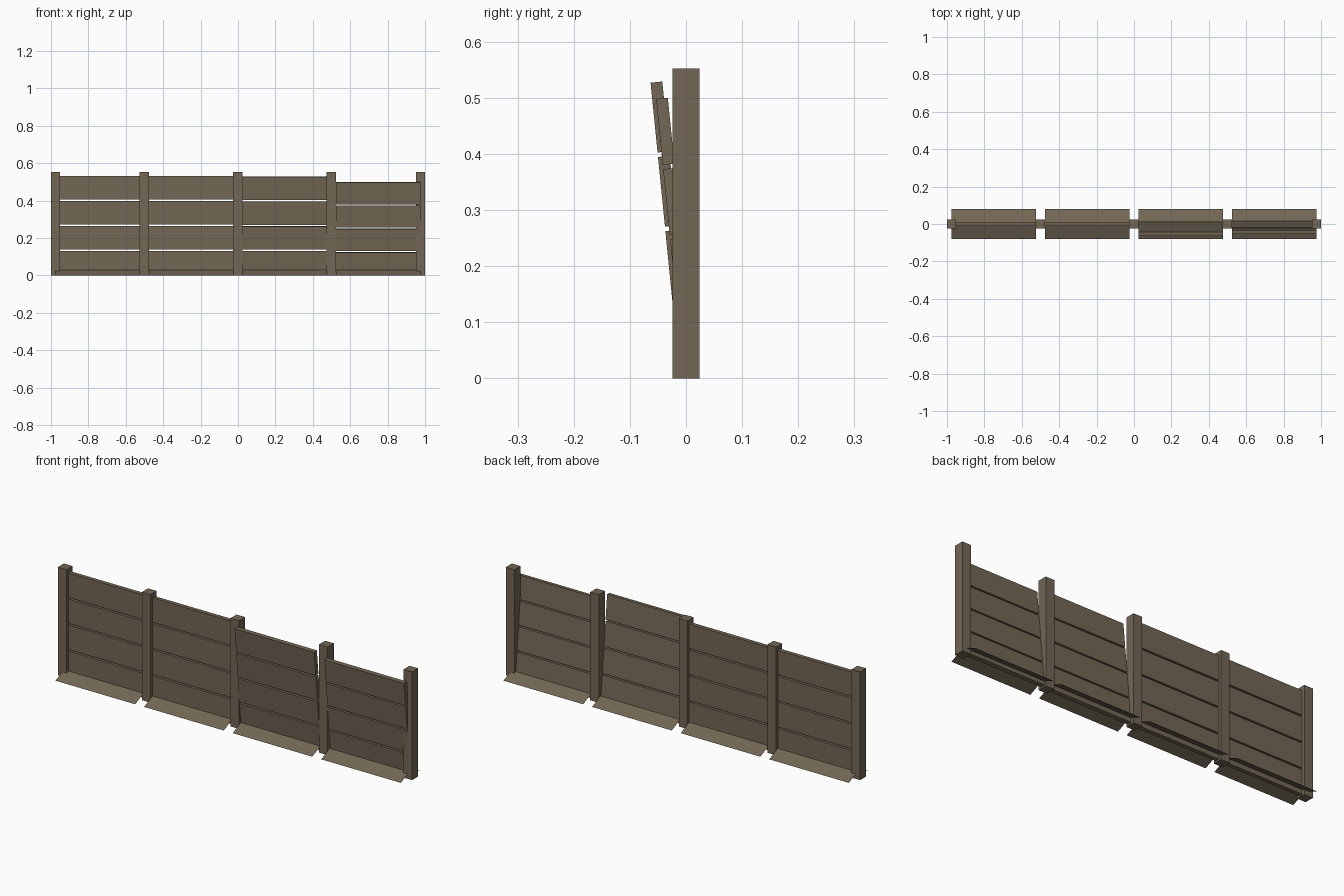
import bpy, bmesh, math
from mathutils import Matrix

if "Cube" in bpy.data.objects:
    bpy.data.objects.remove(bpy.data.objects["Cube"])

wood = bpy.data.materials.new("weathered_wood")
wood.diffuse_color = (0.17, 0.135, 0.09, 1)
wood.use_nodes = True
wood.node_tree.nodes["Principled BSDF"].inputs["Base Color"].default_value = wood.diffuse_color


def finish(name, bm):
    mesh = bpy.data.meshes.new(name)
    bm.to_mesh(mesh)
    bm.free()
    mesh.materials.append(wood)
    obj = bpy.data.objects.new(name, mesh)
    bpy.context.collection.objects.link(obj)
    return obj


def box(name, center, size):
    bm = bmesh.new()
    bmesh.ops.create_cube(bm, size=1, matrix=Matrix.Translation(center) @ Matrix.Diagonal((*size, 1)))
    return finish(name, bm)


# Square posts
for i, x in enumerate((-0.9755, -0.501, -0.001, 0.499, 0.9755)):
    box(f"post_{i + 1}", (x, 0, 0.276), (0.049, 0.049, 0.552))

# Panels of four boards: centre x, lean in degrees, height scale, y offset
panels = [(-0.75, 0, 1, 0), (-0.25, 0, 1, 0), (0.25, 5.7, 1, 0), (0.75, 5.7, 0.945, 0.007)]
for p, (x, lean, scale, dy) in enumerate(panels):
    for b in range(4):
        board = box(f"panel_{p + 1}_board_{b + 1}", (0, 0, 0.069 + b * 0.133), (0.45, 0.021, 0.125))
        board.data.transform(Matrix.Translation((x, dy, 0))
                             @ Matrix.Rotation(math.radians(lean), 4, 'X')
                             @ Matrix.Diagonal((1, 1, scale, 1)))

    # Thin sloping skirts at the foot, front and back
    for side, name in ((-1, "front"), (1, "back")):
        bm = bmesh.new()
        pts = [(x - 0.225, 0.079, 0), (x + 0.225, 0.079, 0),
               (x + 0.225, 0.011, 0.03), (x - 0.225, 0.011, 0.03)]
        face = bm.faces.new([bm.verts.new((px, side * py, pz)) for px, py, pz in pts])
        face.normal_update()
        if face.normal.z < 0:
            face.normal_flip()
        finish(f"{name}_skirt_{p + 1}", bm)
